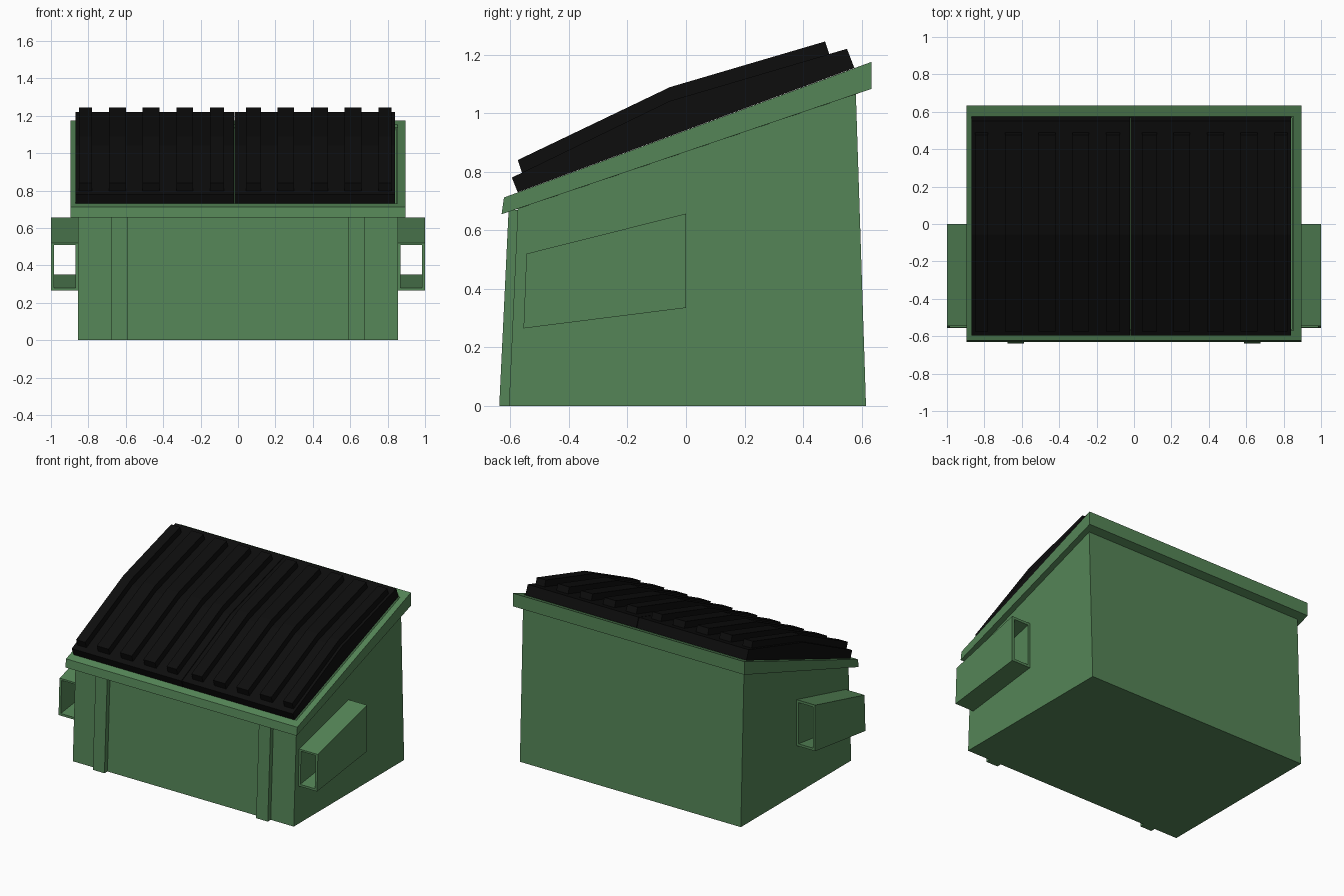
import bpy, bmesh

if "Cube" in bpy.data.objects:
    bpy.data.objects.remove(bpy.data.objects["Cube"])


def material(name, color):
    m = bpy.data.materials.new(name)
    m.diffuse_color = color
    m.use_nodes = True
    m.node_tree.nodes["Principled BSDF"].inputs["Base Color"].default_value = m.diffuse_color
    return m


GREEN = material("green_paint", (0.09, 0.235, 0.095, 1))
BLACK = material("black_plastic", (0.004, 0.004, 0.004, 1))


def finish(name, bm, mat):
    bmesh.ops.recalc_face_normals(bm, faces=bm.faces)
    me = bpy.data.meshes.new(name)
    bm.to_mesh(me)
    bm.free()
    me.materials.append(mat)
    ob = bpy.data.objects.new(name, me)
    bpy.context.collection.objects.link(ob)
    return ob


def add_prism(bm, profile, x0, x1):
    """Side profile (y, z) extruded from x0 to x1."""
    a, b = [[bm.verts.new((x, y, z)) for y, z in profile] for x in (x0, x1)]
    bm.faces.new(a)
    bm.faces.new(b[::-1])
    n = len(profile)
    for i in range(n):
        j = (i + 1) % n
        bm.faces.new((a[i], a[j], b[j], b[i]))


def add_ring(bm, loops):
    """Closed tube through four matching loops of points."""
    rings = [[bm.verts.new(p) for p in loop] for loop in loops]
    n = len(rings[0])
    for k, r in enumerate(rings):
        s = rings[(k + 1) % len(rings)]
        for i in range(n):
            j = (i + 1) % n
            bm.faces.new((r[i], r[j], s[j], s[i]))


def rect(hx, front, back):
    """Sloping rectangle spanning front and back (y, z) edges."""
    return [(-hx, *front), (hx, *front), (hx, *back), (-hx, *back)]


def section(y, x0, x1, z0, z1):
    return [(x0, y, z0), (x1, y, z0), (x1, y, z1), (x0, y, z1)]


# Open-topped bin body: outer shell, rim edge, inner shell and two floors
bm = bmesh.new()
outer = [rect(0.855, (-0.605, 0), (0.615, 0)),
         rect(0.855, (-0.573, 0.712), (0.578, 1.138))]
inner = [rect(0.845, (-0.563, 0.716), (0.568, 1.134)),
         rect(0.845, (-0.594, 0.01), (0.604, 0.01))]
shell = [[bm.verts.new(p) for p in loop] for loop in outer + inner]
for r, s in zip(shell, shell[1:]):
    for i in range(4):
        j = (i + 1) % 4
        bm.faces.new((r[i], r[j], s[j], s[i]))
bm.faces.new(shell[0])
bm.faces.new(shell[-1])
finish("bin_body", bm, GREEN)

# Sloping rim around the opening
bm = bmesh.new()
add_ring(bm, [rect(0.895, (-0.63, 0.655), (0.633, 1.083)),
              rect(0.895, (-0.622, 0.712), (0.633, 1.175)),
              rect(0.852, (-0.57, 0.731), (0.575, 1.154)),
              rect(0.852, (-0.57, 0.675), (0.575, 1.063))])
finish("top_rim", bm, GREEN)

# Fork pockets and front stiffeners, mirrored left and right
for side, s in (("left", -1), ("right", 1)):
    bm = bmesh.new()
    add_ring(bm, [section(-0.55, s * 0.85, s * 1.0, 0.265, 0.52),
                  section(0.0, s * 0.85, s * 1.0, 0.335, 0.657),
                  section(0.0, s * 0.87, s * 0.983, 0.352, 0.64),
                  section(-0.55, s * 0.87, s * 0.983, 0.28, 0.508)])
    for v in bm.verts:  # lean the mouth slightly
        if v.co.y < -0.5:
            v.co.y = -0.545 - 0.01 * (0.52 - v.co.z) / 0.255
    finish(side + "_fork_pocket", bm, GREEN)

    bm = bmesh.new()
    add_prism(bm, [(-0.638, 0), (-0.59, 0), (-0.56, 0.67), (-0.606, 0.67)],
              s * 0.587, s * 0.677)
    finish(side + "_front_stiffener", bm, GREEN)

# Two bent lid panels, each with five raised ribs
PANEL = [(-0.575, 0.73), (-0.595, 0.78), (-0.055, 1.042),
         (0.55, 1.22), (0.575, 1.155)]
RIB = [(-0.558, 0.79), (-0.575, 0.84), (-0.055, 1.089),
       (0.475, 1.245), (0.492, 1.195), (-0.055, 1.034)]
lids = {"left_lid": (-0.87, -0.022,
                     [(-0.815, .07), (-0.645, .09), (-0.465, .09), (-0.285, .09), (-0.112, .075)]),
        "right_lid": (-0.018, 0.84,
                      [(0.082, .08), (0.255, .09), (0.435, .09), (0.615, .09), (0.787, .07)])}
for name, (x0, x1, ribs) in lids.items():
    bm = bmesh.new()
    add_prism(bm, PANEL, x0, x1)
    for x, w in ribs:
        add_prism(bm, RIB, x - w / 2, x + w / 2)
    finish(name, bm, BLACK)
